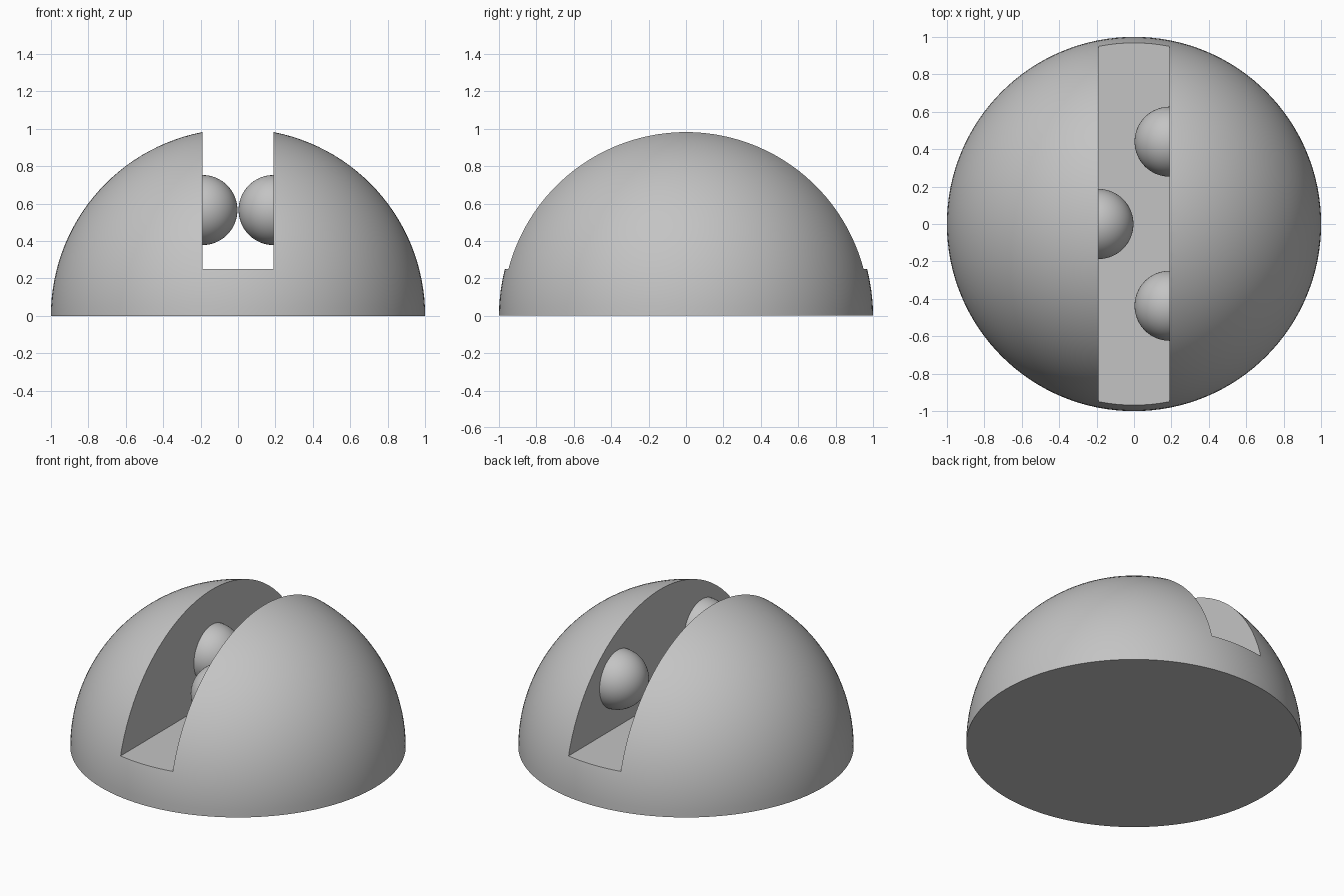
import bpy
import bmesh
from mathutils import Matrix, Vector

RADIUS = 1.0
SLOT_HALF = 0.19
SLOT_FLOOR = 0.25
BUMP_RADIUS = 0.187
BUMP_HEIGHT = 0.565

cube = bpy.data.objects.get("Cube")
if cube:
    bpy.data.objects.remove(cube, do_unlink=True)

grey = bpy.data.materials.new("plain grey")
grey.use_nodes = True
colour = (0.55, 0.55, 0.55, 1)
grey.diffuse_color = colour
grey.node_tree.nodes["Principled BSDF"].inputs["Base Color"].default_value = colour


def add_object(name, bm):
    bmesh.ops.recalc_face_normals(bm, faces=bm.faces)
    mesh = bpy.data.meshes.new(name)
    bm.to_mesh(mesh)
    bm.free()
    mesh.materials.append(grey)
    obj = bpy.data.objects.new(name, mesh)
    bpy.context.collection.objects.link(obj)
    return obj


def activate(obj):
    bpy.ops.object.select_all(action='DESELECT')
    obj.select_set(True)
    bpy.context.view_layer.objects.active = obj


def half_sphere(name, radius, centre, direction, segments):
    """Closed half of a sphere, bulging along direction."""
    bm = bmesh.new()
    bmesh.ops.create_uvsphere(bm, u_segments=segments, v_segments=segments // 2, radius=radius)
    cut = bmesh.ops.bisect_plane(bm, geom=bm.verts[:] + bm.edges[:] + bm.faces[:],
                                 dist=1e-5, plane_co=(0, 0, 0), plane_no=direction,
                                 clear_inner=True)
    rim = [e for e in cut["geom_cut"] if isinstance(e, bmesh.types.BMEdge)]
    bmesh.ops.contextual_create(bm, geom=rim)
    bmesh.ops.translate(bm, verts=bm.verts, vec=centre)
    return add_object(name, bm)


def smooth(obj):
    activate(obj)
    bpy.ops.object.shade_smooth_by_angle(angle=0.5)


# Dome with a flat base
dome = half_sphere("dome", RADIUS, (0, 0, 0), (0, 0, 1), 128)

# Straight slot through the dome from front to back
bm = bmesh.new()
slot_size = Vector((2 * SLOT_HALF, 3, 2))
bmesh.ops.create_cube(bm, size=1, matrix=Matrix.Translation((0, 0, SLOT_FLOOR + 1))
                      @ Matrix.Diagonal(slot_size).to_4x4())
cutter = add_object("slot_cutter", bm)
cutter.hide_render = True
slot = dome.modifiers.new("slot", 'BOOLEAN')
slot.operation = 'DIFFERENCE'
slot.solver = 'EXACT'
slot.object = cutter
activate(dome)
bpy.ops.object.modifier_apply(modifier=slot.name)
bpy.data.objects.remove(cutter, do_unlink=True)
smooth(dome)

# Round bumps on the slot walls: two on the left wall, one on the right
bumps = (("left_front_bump", 1, -0.437),
         ("left_back_bump", 1, 0.44),
         ("right_bump", -1, 0))
for name, side, y in bumps:
    smooth(half_sphere(name, BUMP_RADIUS, (side * SLOT_HALF, y, BUMP_HEIGHT), (-side, 0, 0), 64))
